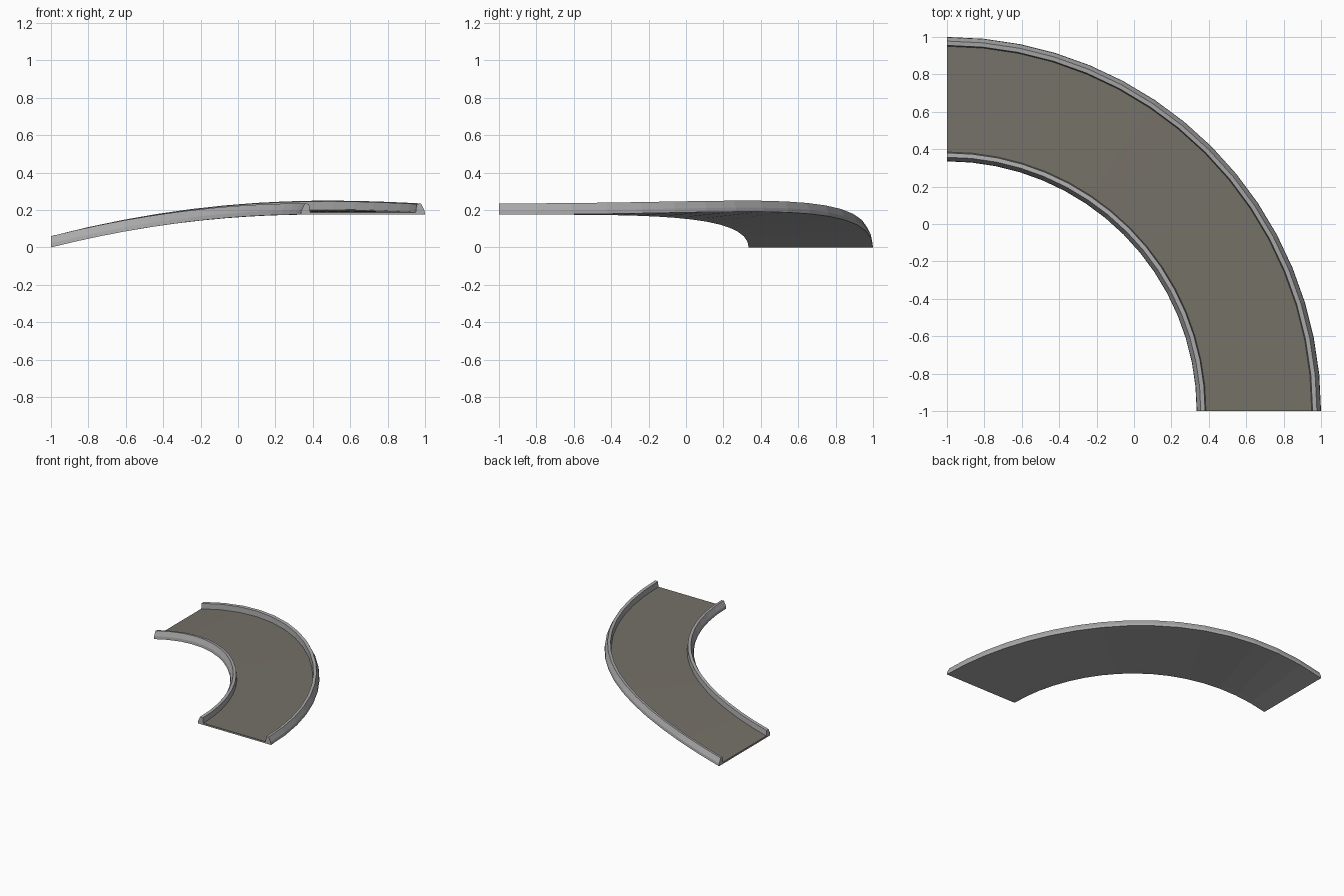
import bpy, bmesh, math

if "Cube" in bpy.data.objects:
    bpy.data.objects.remove(bpy.data.objects["Cube"])

SEGS = 16
R_IN, R_OUT = 1.335, 2.0


def material(name, rgb):
    m = bpy.data.materials.new(name)
    m.diffuse_color = (*rgb, 1)
    m.use_nodes = True
    m.node_tree.nodes["Principled BSDF"].inputs["Base Color"].default_value = m.diffuse_color
    return m


GREY = material("concrete grey", (0.40, 0.40, 0.40))
ROAD = material("asphalt brown grey", (0.178, 0.165, 0.138))


def base_height(r, a):
    """Underside height: climbs along the bend, banked toward the outer edge."""
    s = math.sin(a)
    inner = 0.175 * (1 - (1 - s) ** 1.9)
    outer = 0.19 * (1 - ((s - 0.73) / 0.73) ** 2) + 0.011 * s ** 8
    t = (r - R_IN) / (R_OUT - R_IN)
    return inner + (outer - inner) * t


def sweep(name, profile, mat):
    """Sweep a closed (radius, height) profile round a quarter turn."""
    bm = bmesh.new()
    rings = []
    for i in range(SEGS + 1):
        a = math.pi / 2 * i / SEGS
        rings.append([bm.verts.new((-1 + r * math.sin(a), -1 + r * math.cos(a),
                                    base_height(r, a) + h)) for r, h in profile])
    n = len(profile)
    for p, q in zip(rings, rings[1:]):
        for j in range(n):
            k = (j + 1) % n
            bm.faces.new((p[j], p[k], q[k], q[j]))
    bm.faces.new(rings[0])
    bm.faces.new(rings[-1][::-1])
    bmesh.ops.recalc_face_normals(bm, faces=bm.faces)
    me = bpy.data.meshes.new(name)
    bm.to_mesh(me)
    bm.free()
    me.materials.append(mat)
    ob = bpy.data.objects.new(name, me)
    bpy.context.collection.objects.link(ob)
    return ob


# Curb section, measured inward from the road edge
curb = [(0, 0), (0.003, 0.022), (0.022, 0.06), (0.045, 0.057), (0.05, 0.012), (0.05, 0)]
sweep("outer_curb", [(R_OUT - d, h) for d, h in curb], GREY)
sweep("inner_curb", [(R_IN + d, h) for d, h in curb], GREY)

# Deck between the curbs, with a road surface on top
a, b = R_IN + 0.05, R_OUT - 0.05
sweep("deck_slab", [(a, 0), (b, 0), (b, 0.008), (a, 0.008)], GREY)
sweep("road_surface", [(a, 0.008), (b, 0.008), (b, 0.014), (a, 0.014)], ROAD)
